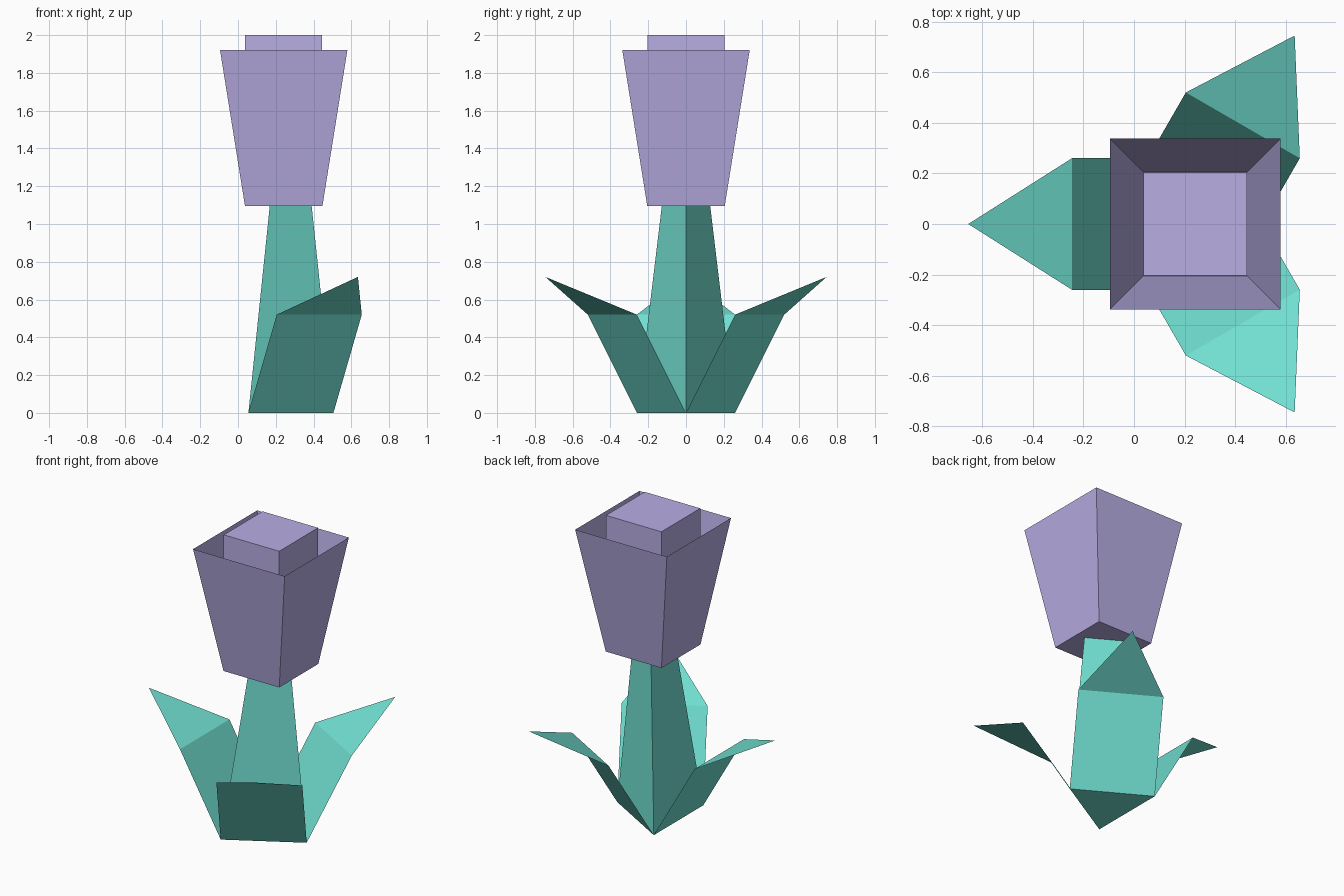
import bpy, math
from mathutils import Matrix, Vector

if "Cube" in bpy.data.objects:
    bpy.data.objects.remove(bpy.data.objects["Cube"])


def make_material(name, rgb):
    mat = bpy.data.materials.new(name)
    mat.diffuse_color = (*rgb, 1.0)
    mat.use_nodes = True
    mat.node_tree.nodes["Principled BSDF"].inputs["Base Color"].default_value = mat.diffuse_color
    return mat


GREEN = make_material("teal_green", (0.165, 0.738, 0.638))
PURPLE = make_material("soft_purple", (0.479, 0.423, 0.775))


def make_object(name, verts, faces, mat):
    mesh = bpy.data.meshes.new(name)
    mesh.from_pydata([tuple(v) for v in verts], [], faces)
    mesh.materials.append(mat)
    mesh.update()
    obj = bpy.data.objects.new(name, mesh)
    bpy.context.collection.objects.link(obj)
    return obj


def ring(sides, radius, cx, z, start=0.0):
    """Corners of a regular polygon around (cx, 0) at height z."""
    angles = [start + 2 * math.pi * i / sides for i in range(sides)]
    return [(cx + radius * math.cos(a), radius * math.sin(a), z) for a in angles]


def loft(name, low, high, mat, bottom=False, top=False):
    """Join two rings with flat walls and optional end caps."""
    n = len(low)
    faces = [(i, (i + 1) % n, n + (i + 1) % n, n + i) for i in range(n)]
    if bottom:
        faces.append(tuple(reversed(range(n))))
    if top:
        faces.append(tuple(range(n, 2 * n)))
    return make_object(name, low + high, faces, mat)


STEM_X, BLOOM_X = 0.205, 0.242
DIAG = math.sqrt(2)

# Three-sided tapering stem
loft("stem", ring(3, 0.30, STEM_X, 0.0), ring(3, 0.148, BLOOM_X, 1.095),
     GREEN, bottom=True)

# Thin folded leaves, one growing from each lower edge of the stem
leaf = [(0.15, -0.26, 0), (0.15, 0.26, 0), (0.45, 0.26, 0.52),
        (0.45, -0.26, 0.52), (0.86, 0, 0.72)]
for label, angle in (("back", 60), ("left", 180), ("front", 300)):
    turn = Matrix.Translation((STEM_X, 0, 0)) @ Matrix.Rotation(math.radians(angle), 4, "Z")
    make_object(label + "_leaf", [turn @ Vector(v) for v in leaf],
                [(3, 2, 1, 0), (4, 2, 3)], GREEN)

# Open flaring cup of outer petals
loft("petal_cup", ring(4, 0.205 * DIAG, BLOOM_X, 1.095, math.pi / 4),
     ring(4, 0.337 * DIAG, BLOOM_X, 1.92, math.pi / 4), PURPLE, bottom=True)

# Square inner bud rising just above the cup
loft("inner_bud", ring(4, 0.204 * DIAG, BLOOM_X, 1.095, math.pi / 4),
     ring(4, 0.204 * DIAG, BLOOM_X, 2.0, math.pi / 4), PURPLE, top=True)
